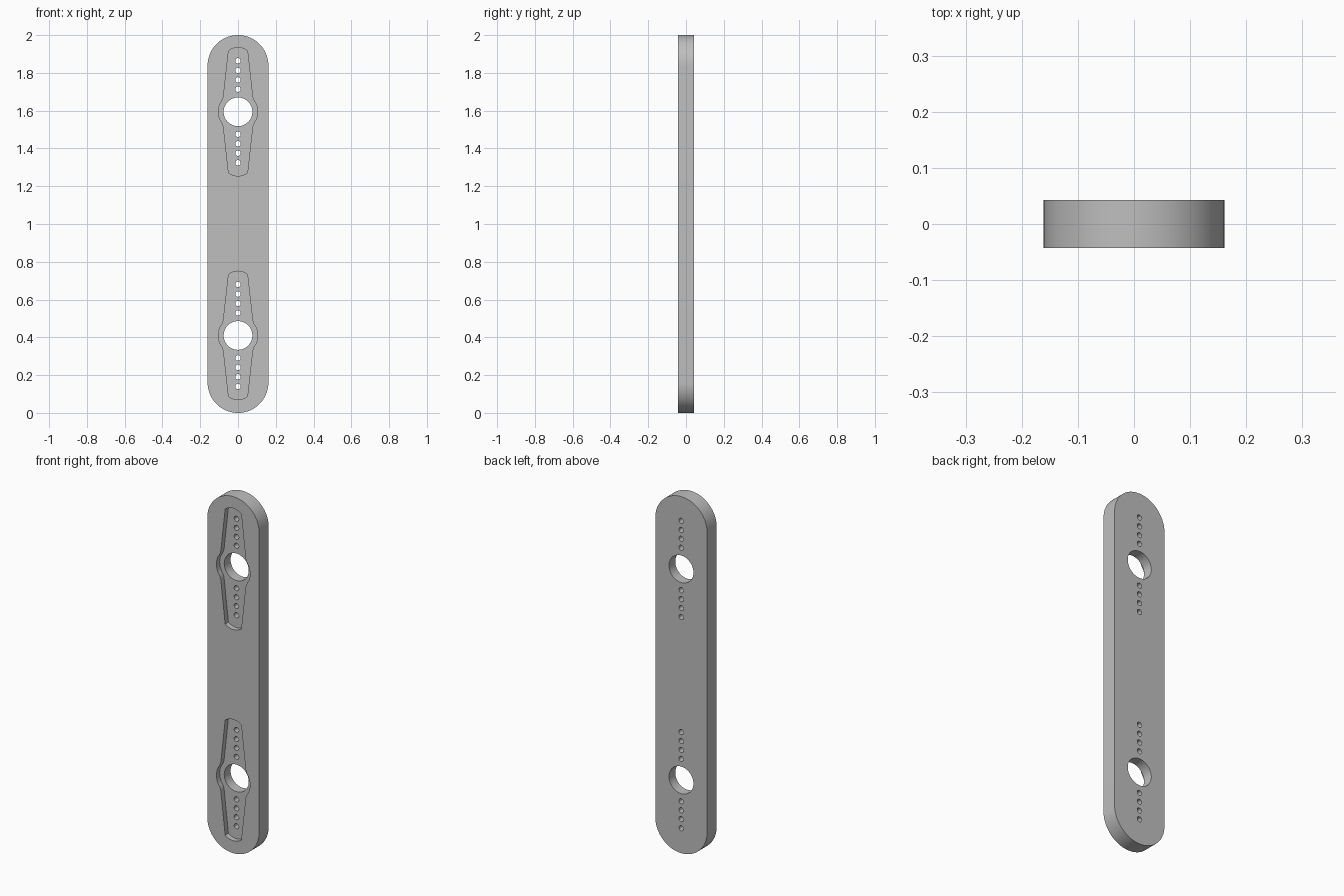
import bpy
import bmesh
from math import sin, cos, pi, radians

HALF_WIDTH = 0.161
HALF_DEPTH = 0.0425
POCKET_DEPTH = 0.029
HORN_CENTRES = (0.41, 1.594)
PIN_OFFSETS = (0.119, 0.169, 0.219, 0.27)

if "Cube" in bpy.data.objects:
    bpy.data.objects.remove(bpy.data.objects["Cube"])

grey = bpy.data.materials.new("plain grey")
grey.use_nodes = True
colour = (0.52, 0.52, 0.52, 1)
grey.diffuse_color = colour
grey.node_tree.nodes["Principled BSDF"].inputs["Base Color"].default_value = colour


def arc(cx, cz, r, start, end, steps):
    """Points on an arc in the XZ plane, angles in degrees."""
    angles = [radians(start + (end - start) * i / steps) for i in range(steps + 1)]
    return [(cx + r * cos(a), cz + r * sin(a)) for a in angles]


def circle(cx, cz, r, steps):
    return arc(cx, cz, r, 0, 360, steps)[:-1]


def prisms(name, outlines, y0, y1):
    """Extrude closed XZ outlines from y0 to y1 as one object."""
    bm = bmesh.new()
    for outline in outlines:
        face = bm.faces.new([bm.verts.new((x, y0, z)) for x, z in outline])
        extruded = bmesh.ops.extrude_face_region(bm, geom=[face], use_keep_orig=True)
        verts = [v for v in extruded["geom"] if isinstance(v, bmesh.types.BMVert)]
        bmesh.ops.translate(bm, verts=verts, vec=(0, y1 - y0, 0))
    bmesh.ops.recalc_face_normals(bm, faces=bm.faces)
    mesh = bpy.data.meshes.new(name)
    bm.to_mesh(mesh)
    bm.free()
    mesh.materials.append(grey)
    obj = bpy.data.objects.new(name, mesh)
    bpy.context.collection.objects.link(obj)
    return obj


def horn_outline(cz):
    """Two tapered arms on a round hub, mirrored from one quarter."""
    quarter = arc(0, 0, 0.104, 0, 26, 6)
    quarter += [(0.087, 0.055), (0.081, 0.066), (0.077, 0.08), (0.05, 0.322)]
    quarter += arc(0, 0.26, 0.08, 51, 90, 6)[1:]
    right = [(x, -z) for x, z in reversed(quarter[1:])] + quarter
    left = [(-x, -z) for x, z in right[1:-1]]
    return [(x, z + cz) for x, z in right + left]


def cut(target, cutter):
    cutter.hide_render = True
    mod = target.modifiers.new("cut", "BOOLEAN")
    mod.operation = "DIFFERENCE"
    mod.solver = "EXACT"
    mod.object = cutter
    bpy.context.view_layer.objects.active = target
    bpy.ops.object.modifier_apply(modifier=mod.name)
    bpy.data.objects.remove(cutter)


# Plate with fully rounded ends
outline = arc(0, 2 - HALF_WIDTH, HALF_WIDTH, 0, 180, 40)
outline += arc(0, HALF_WIDTH, HALF_WIDTH, 180, 360, 40)
plate = prisms("link_plate", [outline], -HALF_DEPTH, HALF_DEPTH)

# Horn-shaped pockets sunk into the front
cut(plate, prisms("pocket_cutter", [horn_outline(c) for c in HORN_CENTRES],
                  -0.1, -HALF_DEPTH + POCKET_DEPTH))

# Large hub holes and rows of pin holes through the plate
holes = []
for c in HORN_CENTRES:
    holes.append(circle(0, c, 0.076, 48))
    for offset in PIN_OFFSETS:
        holes += [circle(0, c + s * offset, 0.0145, 20) for s in (-1, 1)]
cut(plate, prisms("hole_cutter", holes, -0.1, 0.1))

# Smooth curved walls, crisp rims
bpy.ops.object.select_all(action="DESELECT")
plate.select_set(True)
bpy.context.view_layer.objects.active = plate
bpy.ops.object.shade_smooth_by_angle(angle=pi / 6)
